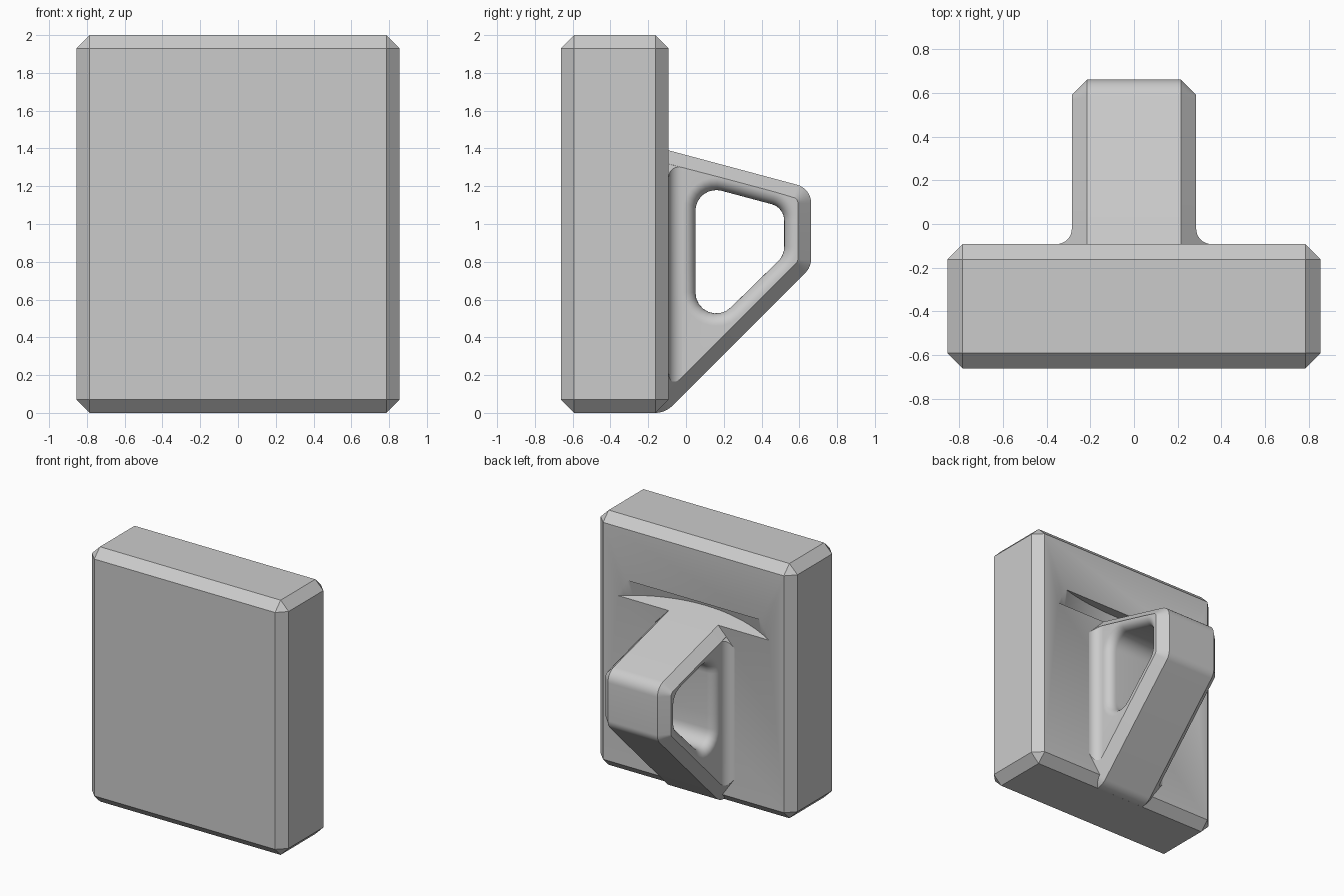
import bpy
import bmesh
import math
from mathutils import Vector

cube = bpy.data.objects.get("Cube")
if cube:
    bpy.data.objects.remove(cube, do_unlink=True)

grey = bpy.data.materials.new("plain grey")
grey.use_nodes = True
COLOR = (0.6, 0.6, 0.6, 1)
grey.diffuse_color = COLOR
grey.node_tree.nodes["Principled BSDF"].inputs["Base Color"].default_value = COLOR


def rounded(corners, radii, grow=0.0, steps=8):
    """Counter-clockwise polygon, offset outward by grow, with rounded corners."""
    pts = [Vector(c) for c in corners]
    out = []
    for i, p in enumerate(pts):
        a = (p - pts[i - 1]).normalized()
        b = (pts[(i + 1) % len(pts)] - p).normalized()
        na, nb = Vector((a.y, -a.x)), Vector((b.y, -b.x))
        miter = (na + nb) / (1 + na.dot(nb))
        r = max(radii[i] + grow, 0)
        centre = p + miter * (grow - r)
        start = math.atan2(na.y, na.x)
        turn = math.atan2(a.x * b.y - a.y * b.x, a.dot(b))
        for k in range(steps + 1):
            t = start + turn * k / steps
            out.append(centre + r * Vector((math.cos(t), math.sin(t))))
    return out


def loft(name, rings, closed=False):
    """Solid skinned through rings of equal length, capped or closed into a loop."""
    bm = bmesh.new()
    loops = [[bm.verts.new(v) for v in ring] for ring in rings]
    n = len(loops[0])
    following = loops[1:] + loops[:1] if closed else loops[1:]
    for lo, hi in zip(loops, following):
        for i in range(n):
            j = (i + 1) % n
            bm.faces.new((lo[i], lo[j], hi[j], hi[i]))
    if not closed:
        bm.faces.new(loops[0][::-1])
        bm.faces.new(loops[-1])
    bmesh.ops.remove_doubles(bm, verts=bm.verts, dist=0.0001)
    bm.normal_update()
    if bm.calc_volume(signed=True) < 0:
        bmesh.ops.reverse_faces(bm, faces=bm.faces)
    mesh = bpy.data.meshes.new(name)
    bm.to_mesh(mesh)
    bm.free()
    mesh.materials.append(grey)
    obj = bpy.data.objects.new(name, mesh)
    bpy.context.collection.objects.link(obj)
    return obj


FRONT, BACK = -0.662, -0.092
SLOPE = math.radians(15)
CHAMFER = 0.07
INNER, OUTER = 0.215, 0.285


def top_z(y):
    return 1.39 - (y - BACK) * math.tan(SLOPE)


# Chamfered slab
slab = loft("slab", [
    [(x, y, z) for x, y in ((-0.855, FRONT), (0.855, FRONT), (0.855, BACK), (-0.855, BACK))]
    for z in (0, 2)])
bevel = slab.modifiers.new("chamfer", "BEVEL")
bevel.width, bevel.segments = CHAMFER, 1

# Arc-backed slot in the slab, tilted in line with the top of the handle
chord, depth = 0.655, 0.15 / math.cos(SLOPE)
radius = (chord ** 2 + depth ** 2) / (2 * depth)
arc = [(radius * math.sin(t), radius - depth - radius * math.cos(t))
       for t in (math.radians(-40 + 2.5 * k) for k in range(33))]
slope_dir = Vector((0, math.cos(SLOPE), -math.sin(SLOPE)))
normal = Vector((0, math.sin(SLOPE), math.cos(SLOPE)))
origin = Vector((0, BACK, 1.39))
slot = loft("slot_cutter", [[origin + Vector((x, 0, 0)) + slope_dir * v + normal * h
                             for x, v in arc] for h in (0, 0.135)])
cut = slab.modifiers.new("slot", "BOOLEAN")
cut.operation, cut.solver, cut.object = "DIFFERENCE", "EXACT", slot
bpy.context.view_layer.objects.active = slab
for mod in list(slab.modifiers):
    bpy.ops.object.modifier_apply(modifier=mod.name)
bpy.data.objects.remove(slot, do_unlink=True)


# Handle: a chamfered outer profile joined to a grip opening with rounded rims
def outer_ring(x, inset):
    root = -0.165 - inset
    corners = [(root, 0), (-0.11, 0), (0.662, 0.772), (0.662, top_z(0.662)), (root, top_z(root))]
    return [(x, p.x, p.y) for p in rounded(corners, [0, 0.13, 0.1, 0.1, 0], -inset)]


def opening_ring(x, grow):
    corners = [(0.05, 0.75), (0.05, 0.375), (0.52, 0.835), (0.52, 1.087), (0.05, 1.213)]
    return [(x, p.x, p.y) for p in rounded(corners, [0, 0.11, 0.11, 0.09, 0.11], grow)]


rim = []
for k in range(9):
    t = math.pi / 2 * k / 8
    rim.append((OUTER - CHAMFER * (1 - math.cos(t)), 0.067 * (1 - math.sin(t))))
rim += [(-x, grow) for x, grow in reversed(rim)]
shell = [(-OUTER, CHAMFER), (-INNER, 0), (INNER, 0), (OUTER, CHAMFER)]
handle = loft("handle", [outer_ring(*s) for s in shell] + [opening_ring(*r) for r in rim],
              closed=True)

# Concave fillets where the handle sides meet the slab
section = []
for k in range(9):
    t = math.pi / 2 * k / 8
    section.append((OUTER + CHAMFER * (1 - math.cos(t)), BACK + CHAMFER * (1 - math.sin(t))))
section += [(OUTER + CHAMFER, -0.12), (OUTER, -0.12)]
parts = [slab, handle]
for side, sign in (("left", 1), ("right", -1)):
    lower = [(sign * x, y, y + 0.11 + (x - INNER) * math.sqrt(2)) for x, y in section]
    upper = [(sign * x, y, top_z(y) - (x - INNER) / math.cos(SLOPE)) for x, y in section]
    parts.append(loft(side + "_fillet", [lower, upper]))

bpy.ops.object.select_all(action="DESELECT")
for part in parts:
    part.select_set(True)
bpy.ops.object.shade_smooth_by_angle(angle=math.radians(30))
